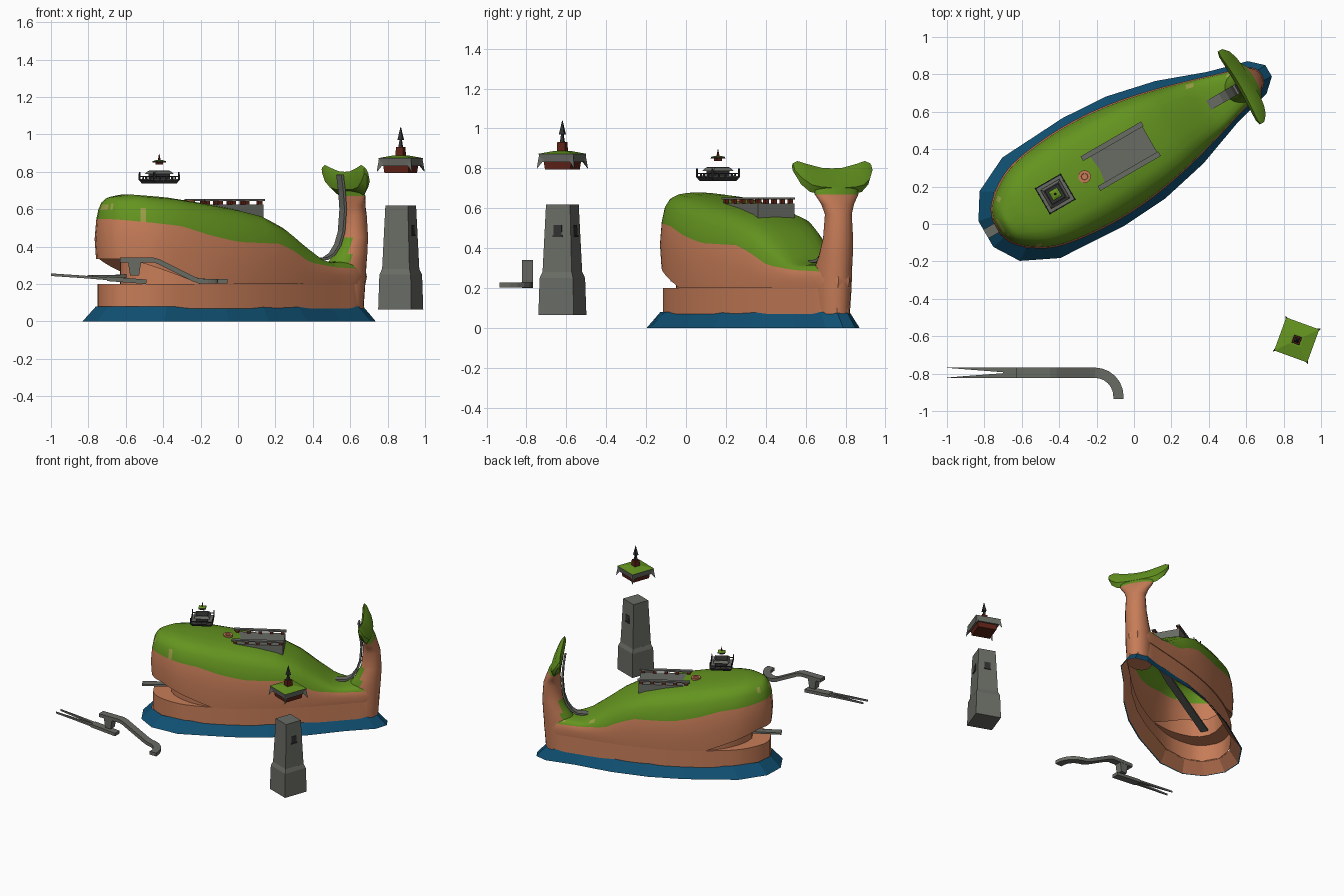
import bpy, bmesh, math, random
from mathutils import Matrix, Vector

if "Cube" in bpy.data.objects:
    bpy.data.objects.remove(bpy.data.objects["Cube"])

random.seed(4)

def material(name, c):
    m = bpy.data.materials.new(name)
    m.diffuse_color = (*c, 1)
    m.use_nodes = True
    m.node_tree.nodes["Principled BSDF"].inputs["Base Color"].default_value = m.diffuse_color
    return m

CLAY = material("clay orange", (0.57, 0.203, 0.097))
GREEN = material("grass green", (0.127, 0.296, 0.014))
BLUE = material("water blue", (0.005, 0.08, 0.17))
GREY = material("stone grey", (0.14, 0.147, 0.127))
DARK = material("dark grey", (0.03, 0.03, 0.03))
RED = material("dark red", (0.11, 0.016, 0.008))
MOSS = material("dry moss", (0.32, 0.34, 0.06))

# frames: whale axis is turned 30 degrees, tower -20 degrees
W = Matrix.Translation((-0.034, 0.384, 0)) @ Matrix.Rotation(math.radians(30), 4, 'Z') @ Matrix.Translation((-.15, 0, 0))
T = Matrix.Translation((0.87, -0.62, 0)) @ Matrix.Rotation(math.radians(-20), 4, 'Z')
I = Matrix.Identity(4)

def loft(name, rings, mats, M=I, caps=True, rule=None, smooth=False):
    """Skin a list of equal closed rings; rule(row, centre) picks the material."""
    bm = bmesh.new()
    vs = [[bm.verts.new(p) for p in r] for r in rings]
    n = len(rings[0])
    for k in range(len(rings) - 1):
        for i in range(n):
            j = (i + 1) % n
            f = bm.faces.new((vs[k][i], vs[k][j], vs[k + 1][j], vs[k + 1][i]))
            if rule:
                f.material_index = rule(k, f.calc_center_median())
    if caps:
        bm.faces.new(vs[0][::-1])
        f = bm.faces.new(vs[-1])
        if rule:
            f.material_index = rule(len(rings) - 1, f.calc_center_median())
    bmesh.ops.remove_doubles(bm, verts=bm.verts, dist=0.0008)
    bmesh.ops.recalc_face_normals(bm, faces=bm.faces)
    bm.transform(M)
    me = bpy.data.meshes.new(name)
    bm.to_mesh(me)
    bm.free()
    for m in mats:
        me.materials.append(m)
    o = bpy.data.objects.new(name, me)
    bpy.context.collection.objects.link(o)
    if smooth:
        bpy.ops.object.select_all(action='DESELECT')
        o.select_set(True)
        bpy.context.view_layer.objects.active = o
        bpy.ops.object.shade_smooth_by_angle(angle=math.radians(40))
    return o

def block(name, c, z0, z1, a, b, mat, M):
    """Box or frustum: a = half sizes below, b = half sizes above."""
    ring = lambda s, z: [(c[0] + i * s[0], c[1] + j * s[1], z) for i, j in ((-1, -1), (1, -1), (1, 1), (-1, 1))]
    return loft(name, [ring(a, z0), ring(b, z1)], [mat], M)

def table(t, x):
    if x <= t[0][0]:
        return t[0][1]
    for (x0, y0), (x1, y1) in zip(t, t[1:]):
        if x <= x1:
            return y0 + (y1 - y0) * (x - x0) / (x1 - x0)
    return t[-1][1]

def catmull(pts, n):
    P = [Vector(p) for p in pts]
    P = [2 * P[0] - P[1]] + P + [2 * P[-1] - P[-2]]
    out = []
    for a, b, c, d in zip(P, P[1:], P[2:], P[3:]):
        for i in range(n):
            t = i / n
            out.append(0.5 * (2 * b + (c - a) * t + (2 * a - 5 * b + 4 * c - d) * t * t + (3 * b - a - 3 * c + d) * t ** 3))
    return out + [P[-2]]

def ribbon(name, pts, width, thick, M=I, side=None):
    """Flat band along a 3D path; width may be a list."""
    P = [Vector(p) for p in pts]
    rings = []
    for i, p in enumerate(P):
        t = (P[min(i + 1, len(P) - 1)] - P[max(i - 1, 0)]).normalized()
        s = Vector(side) if side else t.cross(Vector((0, 0, 1))).normalized()
        nrm = s.cross(t)
        w = (width[i] if isinstance(width, list) else width) / 2
        rings.append([p + s * w + nrm * thick / 2, p - s * w + nrm * thick / 2,
                      p - s * w - nrm * thick / 2, p + s * w - nrm * thick / 2])
    return loft(name, rings, [GREY], M)

mirror = lambda half: [(u, v) for u, v in half] + [(u, -v) for u, v in reversed(half)]

# water skirt, low-poly and open below, with a clay inside
skirt = mirror([(-.725, .08), (-.64, .215), (-.445, .31), (-.06, .332), (.2, .315), (.47, .255), (.73, .16), (.95, .1), (1.02, .035)])
skirt_ring = lambda d, s, z: [(.15 + (u - .15) * (1 - d), v * s, z) for u, v in skirt]
loft("water_skirt", [skirt_ring(0, 1, 0), skirt_ring(.085, .81, .08)], [BLUE], W, caps=False)
loft("skirt_lining", [skirt_ring(.008, .975, .001), skirt_ring(.095, .79, .075)], [CLAY], W, caps=False)

# whale body: hull outline lofted upwards with a mouth recess
half = catmull([(-.645, .045), (-.61, .115), (-.52, .19), (-.4, .243), (-.2, .272), (0, .276), (.2, .257),
                (.4, .218), (.6, .165), (.75, .12), (.88, .08), (.95, .03)], 4)
hull = mirror([(p[0], p[1]) for p in half])
top = [(-.66, .63), (-.6, .665), (-.5, .68), (-.3, .665), (-.1, .637), (.1, .605), (.25, .572), (.4, .505), (.53, .415), (.63, .345), (.7, .32), (.95, .32)]
seam = [(-.66, .55), (-.31, .51), (-.14, .46), (.03, .425), (.31, .415), (.42, .37), (.52, .315), (.7, .29), (.95, .28)]

def body_row(k):
    ring = []
    for u, v in hull:
        t = min(1, max(0, (-.2 - u) / .43))
        up = .2 + .135 * min(1, t * 1.15)
        zs = table(seam, u)
        if k in (2, 3):                      # mouth recess
            ring.append((u + .13 * t, v * (1 - .22 * t), .2 if k == 2 else up))
        elif k < 7:
            z, s = {0: (.07, 1), 1: (.2, 1), 4: (up, 1.025), 5: ((up + zs) / 2, 1.05), 6: (zs, 1.02)}[k]
            ring.append((.1 + (u - .1) * (1 + (s - 1) * .4), v * s, z))
        else:                                # rounded back
            a, b, h = {7: (.995, .95, .5), 8: (.98, .82, .78), 9: (.96, .6, .93), 10: (.945, .3, .99), 11: (.93, 0, 1)}[k]
            u2 = .1 + (u - .1) * a
            ring.append((u2, v * b, zs + (max(table(top, u2), zs + .02) - zs) * h))
    return ring

def body_rule(k, c):
    if k < 6:
        return 0
    return 2 if k in (6, 7) and random.random() < .04 else 1

loft("whale_body", [body_row(k) for k in range(12)], [CLAY, GREEN, MOSS], W, caps=False, rule=body_rule, smooth=True)

# tail stem rising from the stern and flaring into the flukes
stem = [(.07, .72, .955, .085), (.2, .73, .965, .09), (.3, .745, .972, .088), (.36, .79, .977, .083), (.45, .835, .98, .077),
        (.57, .848, .972, .07), (.62, .85, .955, .09), (.67, .85, .935, .125), (.71, .85, .91, .13)]
loft("tail_stem", [[((a + b) / 2 + math.cos(i * math.pi / 10) * (b - a) / 2, math.sin(i * math.pi / 10) * w, z)
                    for i in range(20)] for z, a, b, w in stem], [CLAY, GREEN], W,
     rule=lambda k, c: 1 if c.z > .67 or (.25 < c.z < .48 and c.x < .85) else 0, smooth=True)

# tail flukes lofted sideways, leaning towards the head
fl = [(0, .672, .80, .036), (.06, .672, .803, .036), (.1, .672, .812, .035), (.15, .682, .824, .032), (.195, .72, .837, .026), (.225, .78, .825, .012)]
sections = [(-v, a, b, t) for v, a, b, t in reversed(fl)] + fl[1:]
def fluke(v, a, b, t):
    pt = lambda h, s: (.889 - .05 * (a + (b - a) * h - .67) / .16 + s * t, v, a + (b - a) * h)
    return [pt(0, 0), pt(.25, -1), pt(.75, -.7), pt(1, 0), pt(.75, .7), pt(.25, 1)]
loft("tail_flukes", [fluke(*s) for s in sections], [GREEN], W, smooth=True)

# slide down the tail, through the body and out of the mouth
ribbon("tail_slide", [(.818, 0, .785), (.83, 0, .7), (.838, 0, .6), (.828, 0, .48), (.805, 0, .41), (.77, 0, .36), (.73, 0, .336), (.66, 0, .332),
                      (.5, 0, .3), (.2, 0, .26), (-.4, 0, .245), (-.725, 0, .24)], .055, .014, W, side=(0, 1, 0))

# blowhole ring
loft("blowhole", [[(-.115 + r * math.cos(i * math.pi / 8), .002 + r * math.sin(i * math.pi / 8), z) for i in range(16)]
                  for r, z in ((.034, .62), (.034, .65), (.018, .65), (.016, .642))], [CLAY], W)

# long hall on the back with rails on posts
block("hall", (.107, 0), .5, .625, (.18, .105), (.18, .105), GREY, W)
for s in (-1, 1):
    for i in range(5):
        block("hall_post", (-.055 + i * .081, s * .092), .625, .645, (.012, .01), (.012, .01), RED, W)
    block("hall_rail", (.107, s * .092), .645, .655, (.187, .014), (.187, .014), GREY, W)

# head pavilion, hovering above
H = W @ Matrix.Translation((-.297, 0, 0))
block("pavilion_deck", (0, 0), .737, .757, (.068, .068), (.08, .08), DARK, H)
block("pavilion_floor", (0, 0), .757, .762, (.074, .074), (.074, .074), GREY, H)
for s in (-1, 1):
    for i in range(5):
        for p in ((s * .077, (i - 2) * .0385), ((i - 2) * .0385, s * .077)):
            z = .80 if i in (0, 4) else .776
            block("pavilion_rail_post", p, .755, z, (.004, .004), (.003, .003), DARK, H)
    block("pavilion_rail", (s * .077, 0), .772, .777, (.003, .078), (.003, .078), DARK, H)
    block("pavilion_rail", (0, s * .077), .772, .777, (.078, .003), (.078, .003), DARK, H)
block("pavilion_room", (0, 0), .762, .787, (.042, .042), (.042, .042), DARK, H)
block("pavilion_eaves", (0, 0), .787, .803, (.058, .058), (.046, .046), GREY, H)
block("pavilion_roof", (0, 0), .803, .806, (.044, .044), (.04, .04), DARK, H)
block("pavilion_lantern", (0, 0), .838, .853, (.015, .015), (.015, .015), RED, H)
block("pavilion_cap", (0, 0), .85, .857, (.027, .027), (.026, .026), DARK, H)
block("pavilion_cap_top", (0, 0), .857, .863, (.026, .026), (.012, .012), GREEN, H)
block("pavilion_finial", (0, 0), .86, .895, (.006, .006), (.001, .001), RED, H)

# tower
block("tower_base", (0, 0), .065, .25, (.094, .094), (.089, .089), GREY, T)
block("tower_ledge", (0, 0), .25, .28, (.089, .089), (.078, .078), GREY, T)
block("tower_shaft", (0, 0), .27, .62, (.078, .078), (.064, .064), GREY, T)
for i in range(4):
    R = T @ Matrix.Rotation(i * math.pi / 2, 4, 'Z')
    if i < 2:
        block("tower_window", (.0685, 0), .465, .515, (.004, .022), (.0025, .022), DARK, R)
        block("tower_window_sill", (.07, 0), .457, .465, (.006, .026), (.006, .026), DARK, R)
    # roof corner horns
    loft("roof_horn", [[(.06, .085, .85), (.085, .06, .85), (.09, .09, .875)],
                       [(.098, .1, .80), (.1, .098, .80), (.1, .1, .803)]], [GREY], R)
# tower top
block("tower_gallery", (0, 0), .795, .84, (.068, .068), (.074, .074), RED, T)
block("tower_eaves", (0, 0), .832, .873, (.086, .086), (.093, .093), GREY, T)
block("tower_roof", (0, 0), .873, .888, (.094, .094), (.03, .03), GREEN, T)
block("tower_lantern", (0, 0), .88, .932, (.022, .022), (.02, .02), RED, T)
block("tower_mast", (0, 0), .932, .98, (.01, .01), (.004, .004), DARK, T)
block("tower_spire", (0, 0), .97, 1.04, (.014, .014), (.001, .001), DARK, T)

# loose walkway with a bend at its end
walk = [(-.63, -.795, .328), (-.45, -.795, .328), (-.42, -.795, .318), (-.24, -.795, .228), (-.21, -.795, .217)]
walk += [(-.21 + .127 * math.sin(a), -.922 + .127 * math.cos(a), .215) for a in [math.radians(15 * i) for i in range(1, 7)]]
ribbon("walkway", walk + [(-.083, -.935, .215)], .055, .026)
block("walkway_support", (-.553, -.795), .245, .318, (.024, .026), (.035, .026), GREY, I)

# forked tip lying below the walkway
ribbon("fork_stem", [(-.49, -.795, .212), (-.7, -.795, .228)], .055, .024)
for s in (-1, 1):
    ribbon("fork_prong", [(-.67, -.795 + s * .014, .226), (-.85, -.795 + s * .021, .24), (-1, -.795 + s * .027, .25)],
           [.027, .014, .002], .014)
